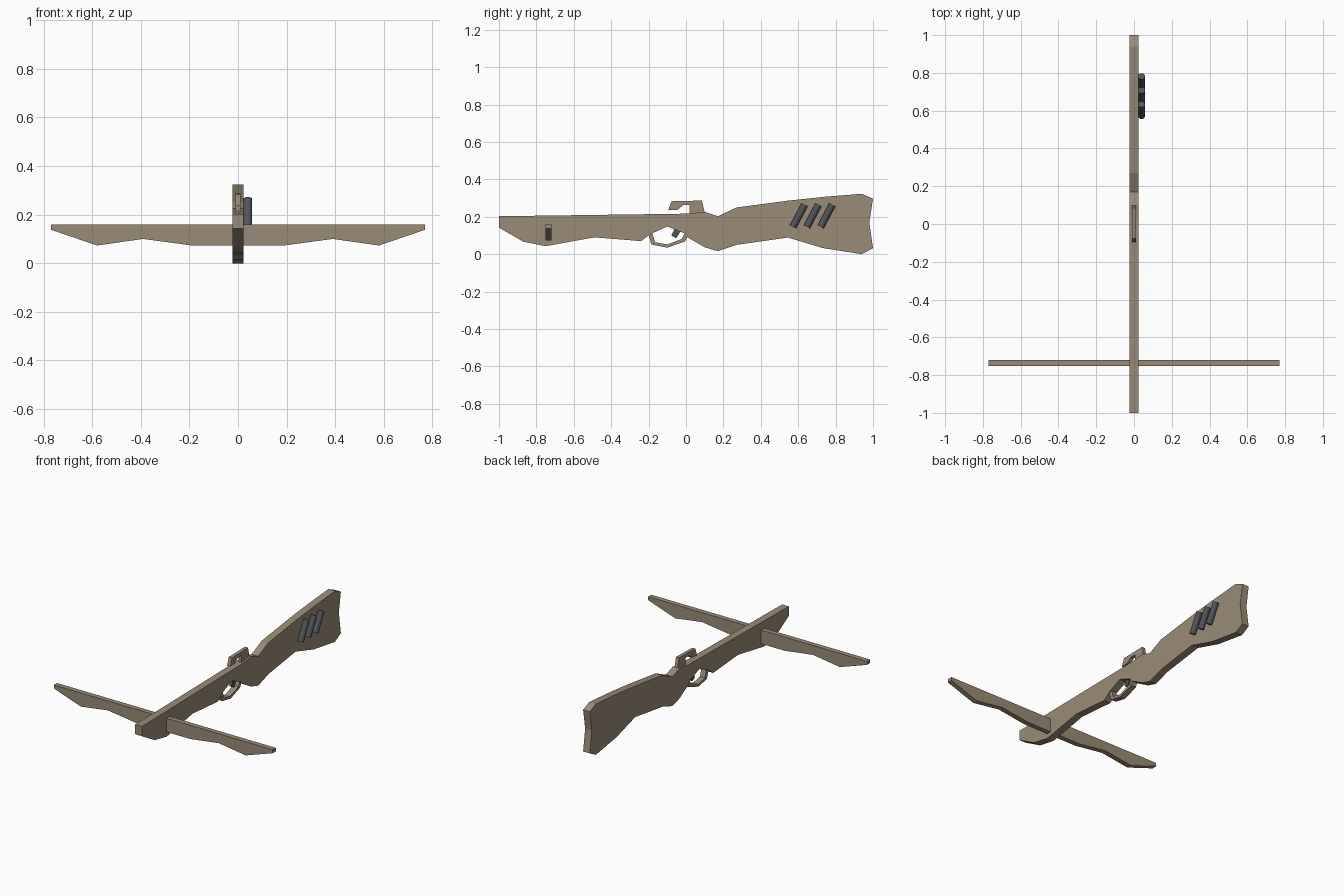
import bpy, bmesh, math
from mathutils import Vector

if "Cube" in bpy.data.objects:
    bpy.data.objects.remove(bpy.data.objects["Cube"])


def material(name, rgb):
    m = bpy.data.materials.new(name)
    m.diffuse_color = (*rgb, 1)
    m.use_nodes = True
    m.node_tree.nodes["Principled BSDF"].inputs["Base Color"].default_value = m.diffuse_color
    return m


wood = material("wood", (0.32, 0.26, 0.185))
metal = material("dark_metal", (0.085, 0.09, 0.1))


def prism(name, profile, half, mat, place):
    """Extrude a 2D profile by +-half; place(a, b, t) maps it into 3D."""
    bm = bmesh.new()
    face = bm.faces.new([bm.verts.new(place(a, b, -half)) for a, b in profile])
    ext = bmesh.ops.extrude_face_region(bm, geom=[face])
    shift = Vector(place(0, 0, half)) - Vector(place(0, 0, -half))
    bmesh.ops.translate(bm, vec=shift,
                        verts=[v for v in ext["geom"] if isinstance(v, bmesh.types.BMVert)])
    if not face.is_valid or len(face.edges[0].link_faces) < 2:
        bm.faces.new([v for v in bm.verts][:len(profile)])
    bmesh.ops.recalc_face_normals(bm, faces=bm.faces)
    mesh = bpy.data.meshes.new(name)
    bm.to_mesh(mesh)
    bm.free()
    mesh.materials.append(mat)
    obj = bpy.data.objects.new(name, mesh)
    bpy.context.collection.objects.link(obj)
    return obj


def side(a, b, t):
    return (t, a, b)


# Stock: one flat board cut to the side outline
prism("stock", [
    (-1, 0.203), (0.02, 0.217), (0.10, 0.227), (0.17, 0.203), (0.27, 0.25),
    (0.55, 0.287), (0.74, 0.307), (0.94, 0.323), (1, 0.297), (0.98, 0.17),
    (1, 0.032), (0.94, 0.0), (0.73, 0.033), (0.545, 0.089), (0.27, 0.05),
    (0.17, 0.016), (0.10, 0.037), (0.0, 0.095), (-0.01, 0.112), (-0.10, 0.148),
    (-0.19, 0.107), (-0.24, 0.07), (-0.49, 0.09), (-0.75, 0.043),
    (-0.87, 0.067), (-1, 0.142)], 0.0235, wood, side)

# Trigger guard: open strip under the stock
prism("trigger_guard", [
    (-0.20, 0.102), (-0.185, 0.052), (-0.10, 0.035), (-0.005, 0.068), (0.01, 0.10),
    (-0.008, 0.112), (-0.022, 0.082), (-0.10, 0.052), (-0.165, 0.064), (-0.18, 0.11)],
    0.018, wood, side)

# Rear sight bracket
prism("sight", [
    (-0.095, 0.235), (-0.078, 0.283), (0.085, 0.287), (0.10, 0.222), (0.02, 0.212),
    (0.02, 0.262), (-0.015, 0.262), (-0.045, 0.237)], 0.011, wood, side)

# Trigger
prism("trigger", [(-0.06, 0.14), (-0.03, 0.12), (-0.053, 0.085), (-0.078, 0.1)],
      0.008, metal, side)

# Bow limbs: mirrored front outline
half = [(0.77, 0.16), (0.77, 0.138), (0.58, 0.073), (0.39, 0.1), (0.19, 0.073)]
prism("bow_limbs", half + [(-x, z) for x, z in reversed(half)], 0.016, wood,
      lambda a, b, t: (a, t - 0.735, b))

# Three spare bolts on the right side of the butt
low, high = Vector((0.04, 0.572, 0.147)), Vector((0.04, 0.634, 0.264))
for i in range(3):
    bpy.ops.mesh.primitive_cylinder_add(vertices=16, radius=0.0185, depth=(high - low).length,
                                        location=(low + high) / 2 + Vector((0, 0.074 * i, 0)))
    bolt = bpy.context.object
    bolt.name = f"spare_bolt_{i + 1}"
    bolt.rotation_euler = (high - low).to_track_quat('Z', 'Y').to_euler()
    bolt.data.materials.append(metal)
    bpy.ops.object.shade_smooth_by_angle(angle=math.radians(40))
